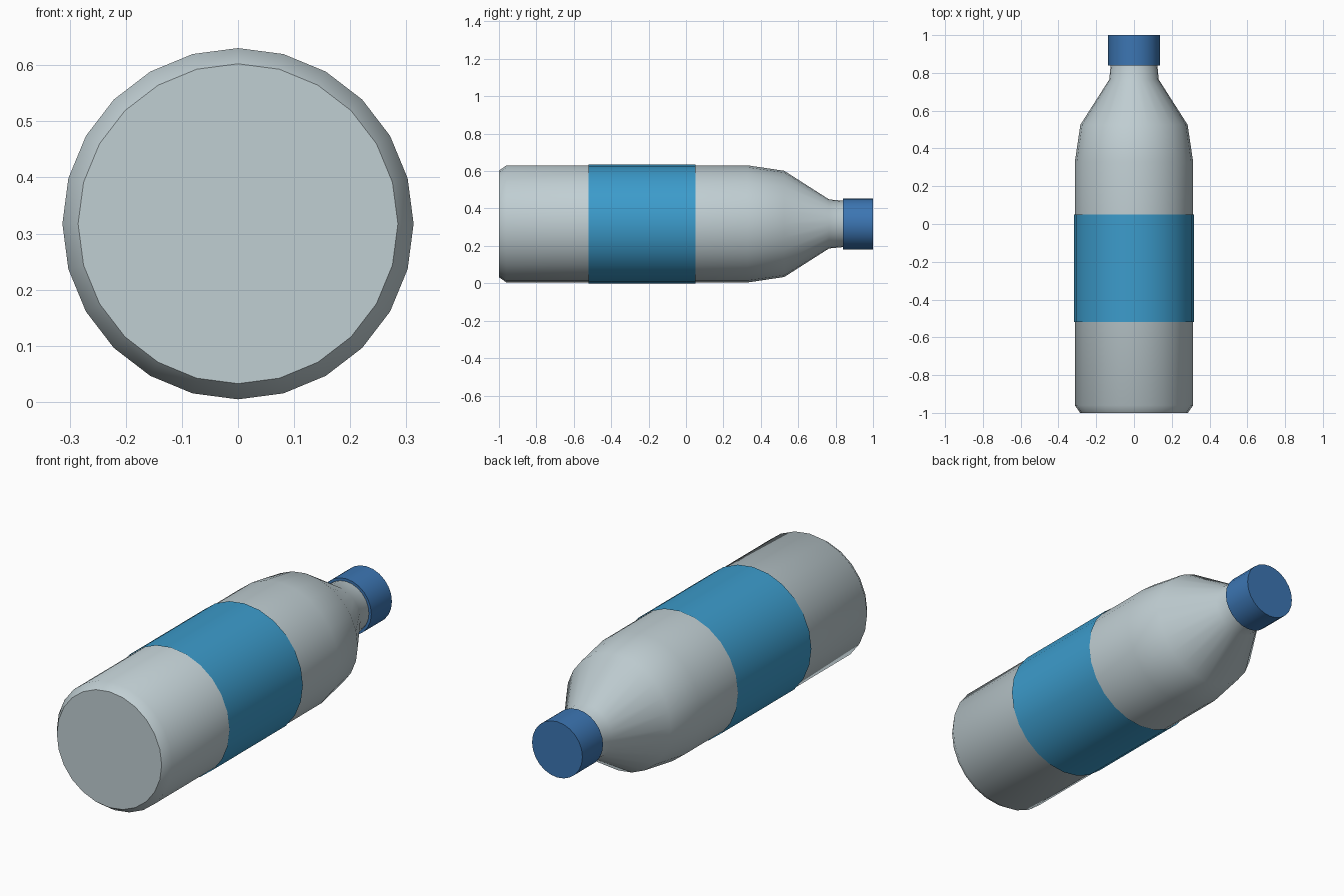
import bpy, math

if "Cube" in bpy.data.objects:
    bpy.data.objects.remove(bpy.data.objects["Cube"], do_unlink=True)

SIDES = 24
AXIS_Z = 0.3175


def make_material(name, color):
    mat = bpy.data.materials.new(name)
    mat.use_nodes = True
    mat.diffuse_color = color
    mat.node_tree.nodes["Principled BSDF"].inputs["Base Color"].default_value = color
    return mat


def lathe(name, profile, mat, start_cap=True, end_cap=True):
    """Revolve (y, radius) points around the lying bottle's axis."""
    verts, faces = [], []
    for y, r in profile:
        for i in range(SIDES):
            a = math.tau * i / SIDES
            verts.append((r * math.cos(a), y, AXIS_Z + r * math.sin(a)))
    for k in range(len(profile) - 1):
        for i in range(SIDES):
            j = (i + 1) % SIDES
            a, b = k * SIDES, (k + 1) * SIDES
            faces.append((a + i, b + i, b + j, a + j))
    if start_cap:
        faces.append(tuple(range(SIDES)))
    if end_cap:
        last = (len(profile) - 1) * SIDES
        faces.append(tuple(reversed(range(last, last + SIDES))))
    mesh = bpy.data.meshes.new(name)
    mesh.from_pydata(verts, [], faces)
    mesh.materials.append(mat)
    obj = bpy.data.objects.new(name, mesh)
    bpy.context.collection.objects.link(obj)
    bpy.ops.object.select_all(action='DESELECT')
    obj.select_set(True)
    bpy.context.view_layer.objects.active = obj
    bpy.ops.object.shade_smooth_by_angle(angle=math.radians(40))
    return obj


plastic = make_material("pale_grey_plastic", (0.53, 0.62, 0.65, 1))
label_blue = make_material("label_blue", (0.045, 0.33, 0.60, 1))
cap_blue = make_material("cap_blue", (0.045, 0.18, 0.45, 1))

# Bottle body: chamfered base, straight wall, shoulder and neck
lathe("bottle_body", [(-1, 0.285), (-0.96, 0.313), (0.33, 0.313), (0.525, 0.284),
                      (0.765, 0.131), (0.86, 0.122)], plastic)
# Label sleeve wrapped around the wall
lathe("label_sleeve", [(-0.52, 0.3175), (0.05, 0.3175)], label_blue, False, False)
# Screw cap
lathe("screw_cap", [(0.84, 0.137), (1, 0.137)], cap_blue)
